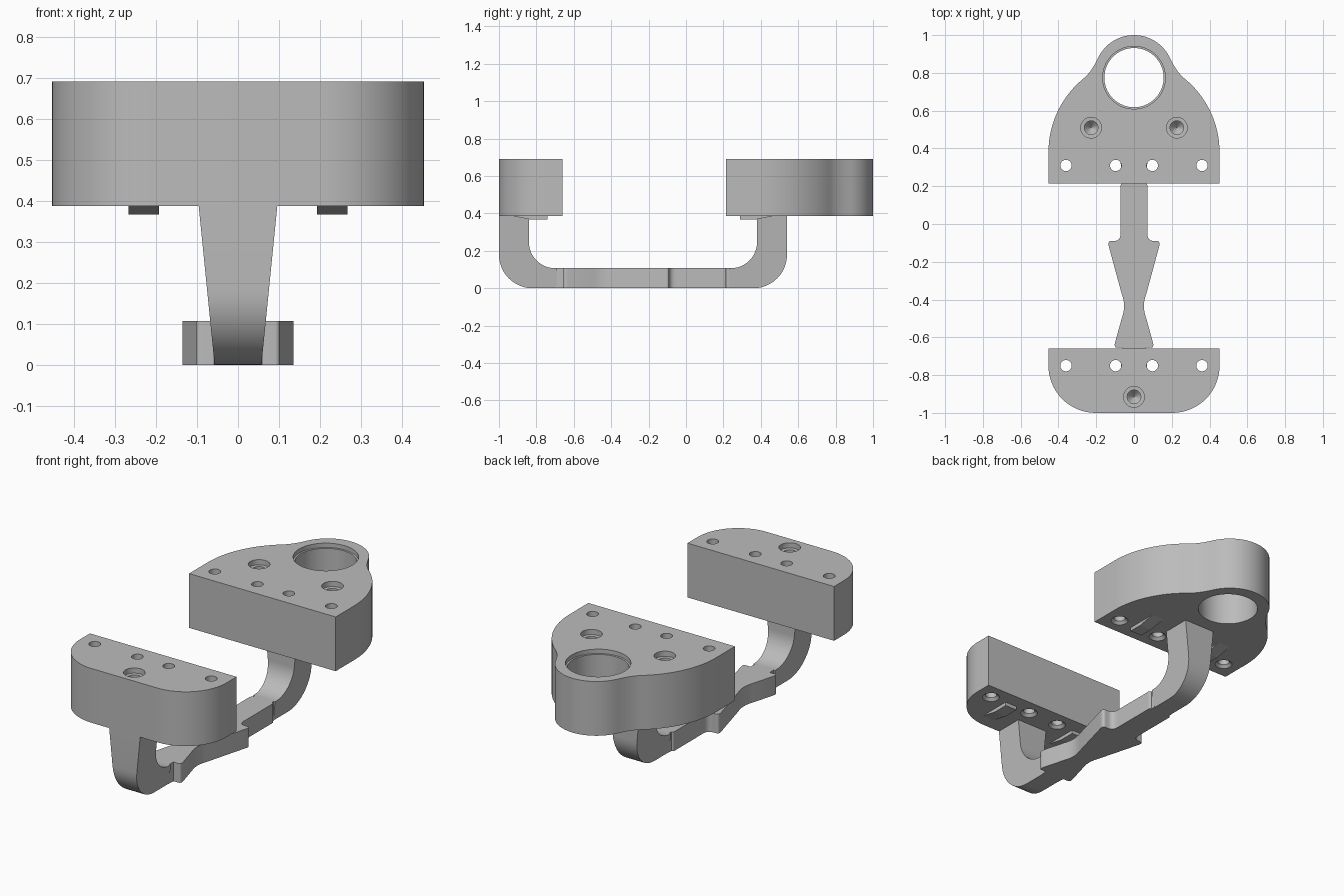
import bpy, bmesh
from math import cos, sin, radians
from mathutils import Vector

cube = bpy.data.objects.get("Cube")
if cube:
    bpy.data.objects.remove(cube, do_unlink=True)

grey = bpy.data.materials.new("plain grey")
grey.use_nodes = True
GREY = (0.5, 0.5, 0.5, 1)
grey.diffuse_color = GREY
grey.node_tree.nodes["Principled BSDF"].inputs["Base Color"].default_value = GREY

BOTTOM, TOP = 0.387, 0.69


def finish(name, bm):
    bmesh.ops.recalc_face_normals(bm, faces=bm.faces[:])
    mesh = bpy.data.meshes.new(name)
    bm.to_mesh(mesh)
    bm.free()
    mesh.materials.append(grey)
    obj = bpy.data.objects.new(name, mesh)
    bpy.context.collection.objects.link(obj)
    return obj


def smooth(obj):
    bpy.ops.object.select_all(action='DESELECT')
    obj.select_set(True)
    bpy.context.view_layer.objects.active = obj
    bpy.ops.object.shade_smooth_by_angle(angle=radians(30))


def prism(name, points, lo, hi, place):
    """Extrude a flat outline from lo to hi; place maps (a, b, depth) to xyz."""
    bm = bmesh.new()
    rings = [[bm.verts.new(place(a, b, d)) for a, b in points] for d in (lo, hi)]
    for ring in rings:
        bm.faces.new(ring)
    n = len(points)
    for i in range(n):
        j = (i + 1) % n
        bm.faces.new((rings[0][i], rings[0][j], rings[1][j], rings[1][i]))
    return finish(name, bm)


def arc(cx, cy, r, start, end, steps=12):
    angles = [radians(start + (end - start) * i / steps) for i in range(steps + 1)]
    return [(cx + r * cos(a), cy + r * sin(a)) for a in angles]


def bend(p, c, q, steps=6):
    """Quadratic curve from p to q."""
    p, c, q = Vector(p), Vector(c), Vector(q)
    ts = [i / steps for i in range(steps + 1)]
    return [tuple(p * (1 - t) ** 2 + c * 2 * t * (1 - t) + q * t * t) for t in ts]


def mirrored(half):
    """Close a right-hand outline with its mirror image."""
    return half + [(-x, y) for x, y in reversed(half) if abs(x) > 1e-5]


def plan(x, y, z):
    return (x, y, z)


def side(y, z, x):
    return (x, y, z)


def revolve(bm, x, y, profile, n=40):
    """Add a closed turned solid whose profile is (radius, z)."""
    rings = []
    for r, z in profile:
        rings.append([bm.verts.new((x + r * cos(radians(360 * i / n)),
                                    y + r * sin(radians(360 * i / n)), z)) for i in range(n)])
    bm.faces.new(rings[0])
    bm.faces.new(rings[-1])
    for low, high in zip(rings, rings[1:]):
        for i in range(n):
            j = (i + 1) % n
            bm.faces.new((low[i], low[j], high[j], high[i]))


# Hole shapes: chamfered through hole, blind counterbored screw hole, large bore
SMALL = [(0.055, BOTTOM - 0.01), (0.03, BOTTOM + 0.015), (0.03, TOP + 0.02)]
SCREW = [(0.002, 0.49), (0.036, 0.53), (0.036, TOP - 0.03), (0.055, TOP - 0.029), (0.055, TOP + 0.02)]
BORE = [(0.157, BOTTOM - 0.02), (0.157, TOP - 0.025), (0.166, TOP - 0.024), (0.166, TOP + 0.02)]


def drill(block, holes):
    bm = bmesh.new()
    for x, y, profile in holes:
        revolve(bm, x, y, profile)
    cutter = finish("hole_cutter", bm)
    cutter.hide_render = True
    mod = block.modifiers.new("holes", 'BOOLEAN')
    mod.operation, mod.solver, mod.object = 'DIFFERENCE', 'EXACT', cutter
    bpy.context.view_layer.objects.active = block
    bpy.ops.object.modifier_apply(modifier=mod.name)
    bpy.data.objects.remove(cutter, do_unlink=True)
    smooth(block)


ROW = (-0.36, -0.097, 0.097, 0.36)

# Rear block: wide shoulders flowing into a rounded lobe around the bore
shoulder = arc(-0.05, 0.38, 0.503, 0, 50, 16)
lobe = arc(0, 0.79, 0.21, 25, 90, 16)
neck = bend(shoulder[-1], (0.227, 0.80), lobe[0])
rear_half = [(0.453, 0.215)] + shoulder + neck[1:-1] + lobe
rear = prism("rear_block", mirrored(rear_half), BOTTOM, TOP, plan)
drill(rear, [(x, 0.31, SMALL) for x in ROW]
      + [(s * 0.227, 0.51, SCREW) for s in (-1, 1)] + [(0, 0.775, BORE)])

# Front block: straight back edge with rounded front corners
front_half = arc(0.203, -0.75, 0.25, -90, 0, 16) + [(0.453, -0.66)]
front = prism("front_block", mirrored(front_half), BOTTOM, TOP, plan)
drill(front, [(x, -0.75, SMALL) for x in ROW] + [(0, -0.915, SCREW)])

# Low wedge pads under both blocks
pads = {"front": [(-0.93, BOTTOM), (-0.83, 0.367), (-0.74, 0.367), (-0.74, BOTTOM)],
        "rear": [(0.29, BOTTOM), (0.29, 0.367), (0.37, 0.367), (0.47, BOTTOM)]}
for end, outline in pads.items():
    for label, x in (("right", -0.23), ("left", 0.23)):
        prism(f"{end}_pad_{label}", outline, x - 0.037, x + 0.037, side)

# Curved legs, narrowing towards the ground
leg = ([(0, BOTTOM)] + arc(0.18, 0.18, 0.18, 180, 270) + [(0.31, 0), (0.31, 0.107)]
       + arc(0.30, 0.247, 0.14, 270, 180) + [(0.16, BOTTOM)])
for name, origin, direction in (("front_leg", -1, 1), ("rear_leg", 0.54, -1)):
    obj = prism(name, leg, -1, 1,
                lambda u, z, s: (s * (0.057 + 0.1 * z), origin + direction * u, z))
    smooth(obj)

# Shaped beam joining the legs: pinched waist, stepped shoulder, straight stem
beam_half = ([(0.058, -0.70), (0.06, -0.655), (0.09, -0.655)]
             + bend((0.09, -0.655), (0.106, -0.655), (0.101, -0.63))[1:]
             + bend((0.065, -0.50), (0.04, -0.435), (0.065, -0.37))
             + bend((0.133, -0.12), (0.142, -0.09), (0.12, -0.09))
             + bend((0.105, -0.09), (0.071, -0.09), (0.071, -0.05))
             + bend((0.071, 0.20), (0.071, 0.215), (0.06, 0.215)) + [(0.058, 0.24)])
smooth(prism("beam", mirrored(beam_half), 0, 0.107, plan))
